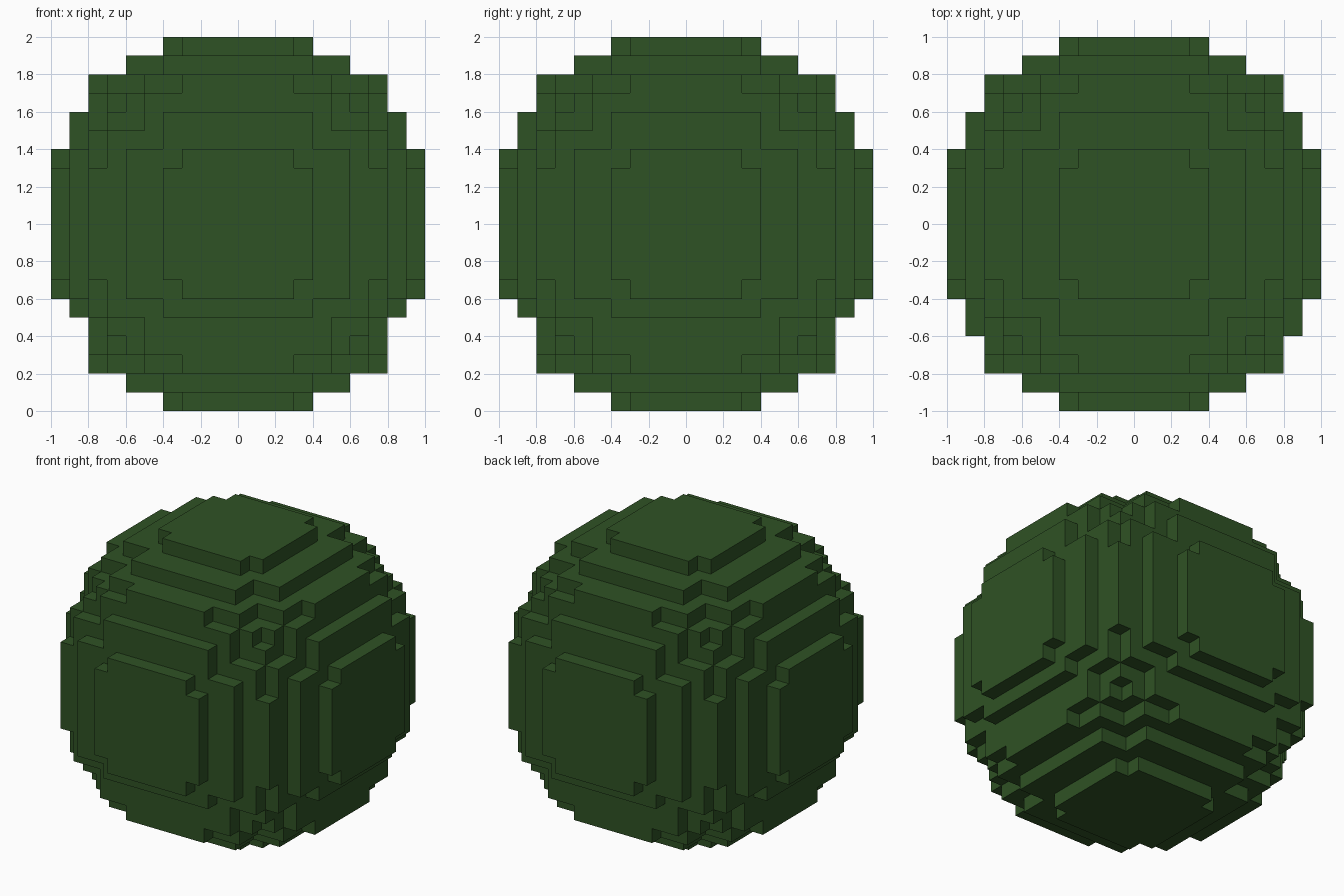
import bpy, bmesh
from itertools import permutations, product
from mathutils import Vector

cube = bpy.data.objects.get("Cube")
if cube:
    bpy.data.objects.remove(cube, do_unlink=True)

UNIT = 0.1
# Half extents, in blocks, of the nested boxes that make the stepped ball
BOXES = [(10, 4, 3), (9, 6, 4), (8, 8, 3), (8, 7, 5), (7, 7, 6)]

# Fill the block grid with every box in every orientation
filled = set()
for box in BOXES:
    for hx, hy, hz in set(permutations(box)):
        # upright side plates are one row shorter at the bottom
        low = 5 if hz == 6 and 9 in (hx, hy) else hz
        filled.update(product(range(-hx, hx), range(-hy, hy), range(-low, hz)))

# Skin: one square wherever a filled block meets empty space
bm = bmesh.new()
corners = {}


def corner(p):
    key = tuple(round(c) for c in p)
    if key not in corners:
        corners[key] = bm.verts.new(Vector(key) * UNIT + Vector((0, 0, 1)))
    return corners[key]


for cell in filled:
    for axis, side in product(range(3), (0, 1)):
        step = Vector((0, 0, 0))
        step[axis] = 2 * side - 1
        if tuple(round(c) for c in Vector(cell) + step) in filled:
            continue
        u, v = Vector((0, 0, 0)), Vector((0, 0, 0))
        u[(axis + 1) % 3] = 1
        v[(axis + 2) % 3] = 1
        base = Vector(cell)
        base[axis] += side
        ring = [base, base + u, base + u + v, base + v]
        if not side:
            ring.reverse()
        bm.faces.new([corner(p) for p in ring])

mesh = bpy.data.meshes.new("stepped_ball")
bm.to_mesh(mesh)
bm.free()
ball = bpy.data.objects.new("stepped_ball", mesh)
bpy.context.collection.objects.link(ball)

# Leaf green over the whole ball
green = bpy.data.materials.new("leaf_green")
green.use_nodes = True
colour = (0.028, 0.085, 0.018, 1)
green.diffuse_color = colour
green.node_tree.nodes["Principled BSDF"].inputs["Base Color"].default_value = colour
mesh.materials.append(green)
